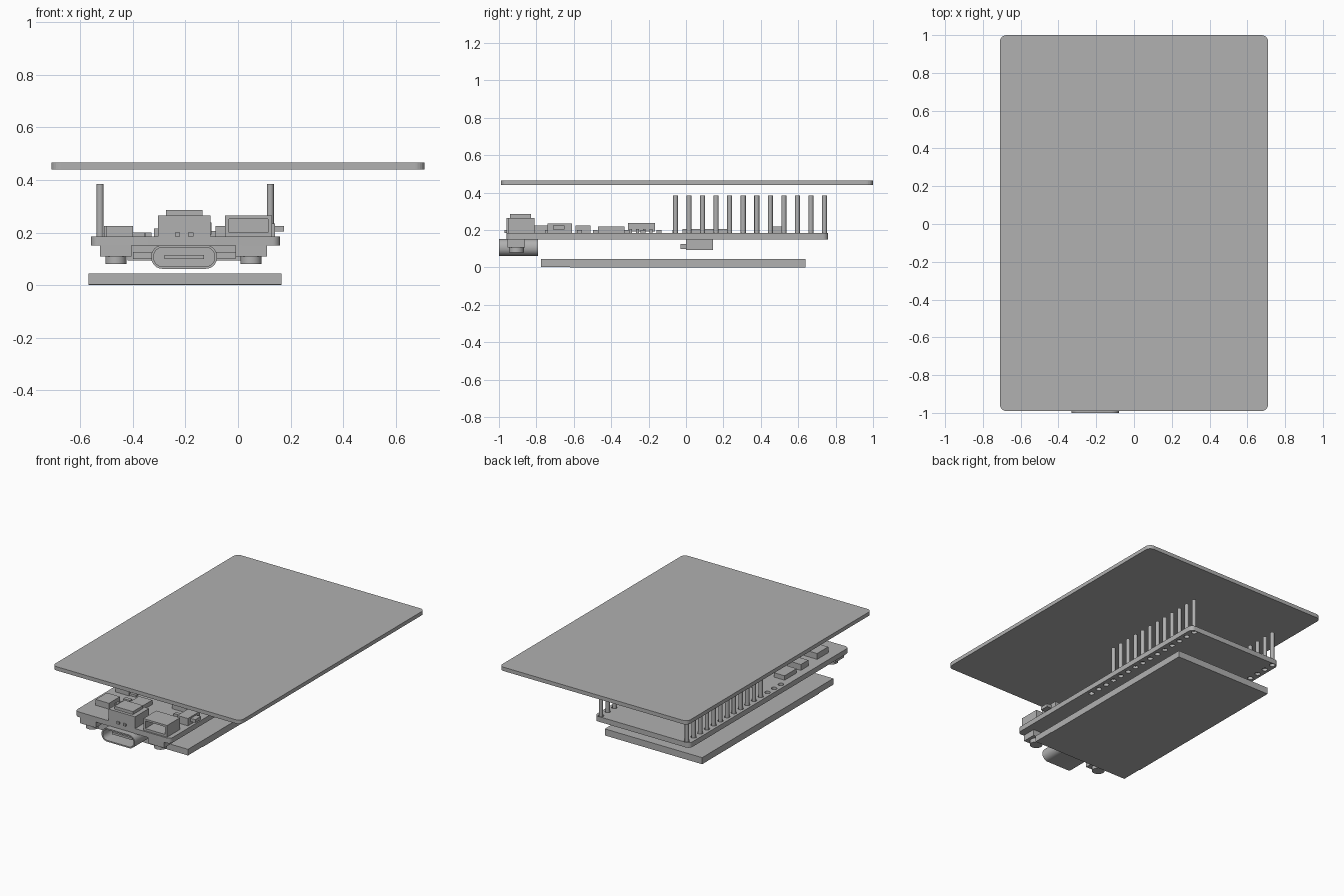
import bpy, bmesh, math, random
from mathutils import Matrix

cube = bpy.data.objects.get("Cube")
if cube:
    bpy.data.objects.remove(cube, do_unlink=True)

grey = bpy.data.materials.new("plain grey")
grey.use_nodes = True
grey.diffuse_color = (0.44, 0.44, 0.44, 1)
grey.node_tree.nodes["Principled BSDF"].inputs["Base Color"].default_value = (0.44, 0.44, 0.44, 1)

PCB_TOP, PCB_BASE = 0.185, 0.15
PIN_X = (-0.525, 0.123)
PIN_Y = [-0.056 + 0.0724 * i for i in range(12)]


def finish(name, bm):
    bmesh.ops.recalc_face_normals(bm, faces=bm.faces)
    mesh = bpy.data.meshes.new(name)
    bm.to_mesh(mesh)
    bm.free()
    mesh.materials.append(grey)
    obj = bpy.data.objects.new(name, mesh)
    bpy.context.collection.objects.link(obj)
    return obj


def add_box(bm, x, y, z):
    size = Matrix.Diagonal((x[1] - x[0], y[1] - y[0], z[1] - z[0], 1))
    centre = [(a + b) / 2 for a, b in (x, y, z)]
    bmesh.ops.create_cube(bm, size=1, matrix=Matrix.Translation(centre) @ size)


def add_rod(bm, x, y, z, radius, sides=16):
    place = Matrix.Translation((x, y, (z[0] + z[1]) / 2))
    bmesh.ops.create_cone(bm, cap_ends=True, segments=sides, radius1=radius,
                          radius2=radius, depth=z[1] - z[0], matrix=place)


def boxes(name, *parts):
    bm = bmesh.new()
    for part in parts:
        add_box(bm, *part)
    return finish(name, bm)


def rounded_loop(a, b, radius, steps=6):
    """Corner-rounded rectangle between two ranges."""
    points = []
    for k, (cx, cy) in enumerate(((a[1], b[1]), (a[0], b[1]), (a[0], b[0]), (a[1], b[0]))):
        sx, sy = (1, -1, -1, 1)[k], (1, 1, -1, -1)[k]
        for i in range(steps + 1):
            t = math.pi / 2 * (k + i / steps)
            points.append((cx - sx * radius + radius * math.cos(t),
                           cy - sy * radius + radius * math.sin(t)))
    return points


def rounded_slab(name, x, y, z, radius):
    bm = bmesh.new()
    face = bm.faces.new([bm.verts.new((u, v, z[0])) for u, v in rounded_loop(x, y, radius)])
    new = bmesh.ops.extrude_face_region(bm, geom=[face])["geom"]
    bmesh.ops.translate(bm, vec=(0, 0, z[1] - z[0]),
                        verts=[g for g in new if isinstance(g, bmesh.types.BMVert)])
    return finish(name, bm)


# Cover plate and lower display panel
rounded_slab("cover_plate", (-0.71, 0.71), (-0.99, 1.0), (0.44, 0.466), 0.035)
boxes("display_panel", ((-0.57, 0.165), (-0.775, 0.64), (0.003, 0.045)))
boxes("display_glass", ((-0.57, 0.165), (-0.62, 0.64), (0, 0.004)))

# Circuit board with a row of holes on each long side
board = rounded_slab("circuit_board", (-0.56, 0.16), (-0.96, 0.76), (PCB_BASE, PCB_TOP), 0.03)
bm = bmesh.new()
for x in PIN_X:
    for y in PIN_Y + [PIN_Y[0] - 0.0724 * i for i in range(1, 4)]:
        add_rod(bm, x, y, (0.1, 0.25), 0.018, 12)
cutter = finish("hole_cutter", bm)
cutter.hide_render = True
cutter.hide_set(True)
cutter.display_type = 'WIRE'
cut = board.modifiers.new("holes", 'BOOLEAN')
cut.object = cutter
cut.solver = 'EXACT'
bpy.context.view_layer.objects.active = board
board.select_set(True)
bpy.ops.object.modifier_apply(modifier="holes")
bpy.data.objects.remove(cutter, do_unlink=True)

# Header pins
for side, x in zip(("right", "left"), PIN_X):
    bm = bmesh.new()
    for y in PIN_Y:
        add_rod(bm, x, y, (0.165, 0.385), 0.0135, 12)
    pins = finish(side + "_header_pins", bm)
    pins.select_set(True)

# USB socket: hollow rounded shell with a tongue inside
bm = bmesh.new()
rings = []
for inset, y in ((0, -0.79), (0, -1.0), (0.009, -1.0), (0.009, -0.82)):
    loop = rounded_loop((-0.33 + inset, -0.08 - inset), (0.062 + inset, 0.152 - inset), 0.042 - inset)
    rings.append([bm.verts.new((u, y, v)) for u, v in loop])
for a, b in zip(rings, rings[1:]):
    for i in range(len(a)):
        j = (i + 1) % len(a)
        bm.faces.new((a[i], a[j], b[j], b[i]))
bm.faces.new(rings[0])
bm.faces.new(rings[-1])
finish("usb_shell", bm).select_set(True)
boxes("usb_tongue", ((-0.28, -0.13), (-0.96, -0.81), (0.1, 0.115)))

# Push buttons under the front corners
for side, x in (("right", -0.465), ("left", 0.05)):
    boxes(side + "_button_body", ((x - 0.06, x + 0.06), (-0.955, -0.86), (0.108, PCB_BASE)))
    bm = bmesh.new()
    add_rod(bm, x, -0.907, (0.08, 0.11), 0.04, 24)
    finish(side + "_button_cap", bm).select_set(True)

# Ribbon connector under the board
boxes("ribbon_connector", ((-0.42, 0.01), (0.0, 0.145), (0.093, PCB_BASE)),
      ((-0.40, -0.01), (-0.03, 0.0), (0.1, 0.125)))

# Battery plug, closed, with a lip and small feet
boxes("front_plug", ((-0.305, -0.105), (-0.96, -0.81), (PCB_TOP, 0.265)),
      ((-0.275, -0.135), (-0.94, -0.83), (0.265, 0.285)),
      ((-0.24, -0.22), (-0.97, -0.955), (PCB_TOP, 0.2)),
      ((-0.19, -0.17), (-0.97, -0.955), (PCB_TOP, 0.2)))

# Open socket beside it
boxes("open_socket", ((-0.05, 0.13), (-0.95, -0.81), (PCB_TOP, 0.2)),
      ((-0.05, 0.13), (-0.95, -0.81), (0.252, 0.265)),
      ((-0.05, -0.035), (-0.95, -0.81), (0.2, 0.252)),
      ((0.115, 0.13), (-0.95, -0.81), (0.2, 0.252)),
      ((-0.035, 0.115), (-0.84, -0.81), (0.2, 0.252)))

# Slide switch
boxes("slide_switch", ((0.06, 0.14), (-0.74, -0.61), (PCB_TOP, 0.235)))
boxes("switch_slider", ((0.13, 0.175), (-0.71, -0.65), (0.203, 0.225)))

# Chip with leads on both sides
chip = [((-0.24, -0.1), (-0.31, -0.165), (0.192, 0.238))]
for i in range(4):
    y = -0.295 + 0.036 * i
    chip.append(((-0.27, -0.07), (y - 0.007, y + 0.007), (PCB_TOP, 0.205)))
boxes("leaded_chip", *chip)

# Surface parts: centre x, centre y, width, depth, top
parts = {
    "power_regulator": (-0.45, -0.76, 0.1, 0.12, 0.225),
    "large_capacitor": (-0.46, -0.55, 0.1, 0.08, 0.225),
    "side_diode": (-0.47, -0.4, 0.08, 0.13, 0.215),
    "charge_chip": (-0.27, -0.66, 0.1, 0.1, 0.215),
    "inductor": (-0.03, -0.55, 0.11, 0.08, 0.225),
    "main_processor": (-0.2, 0.1, 0.24, 0.24, 0.205),
    "memory_chip": (-0.2, 0.48, 0.16, 0.08, 0.22),
    "crystal": (0.02, -0.4, 0.09, 0.14, 0.22),
}
for name, (x, y, w, d, top) in parts.items():
    boxes(name, ((x - w / 2, x + w / 2), (y - d / 2, y + d / 2), (PCB_TOP, top)))

# Scattered resistors
random.seed(4)
bm = bmesh.new()
for i in range(9):
    y = -0.74 + i * 0.085
    for x in (-0.37, 0.02):
        x += random.uniform(-0.02, 0.02)
        add_box(bm, (x - 0.024, x + 0.024), (y - 0.013, y + 0.013), (PCB_TOP, 0.2))
finish("small_resistors", bm)

# Smooth the round parts
bpy.ops.object.shade_smooth_by_angle(angle=math.radians(35))
